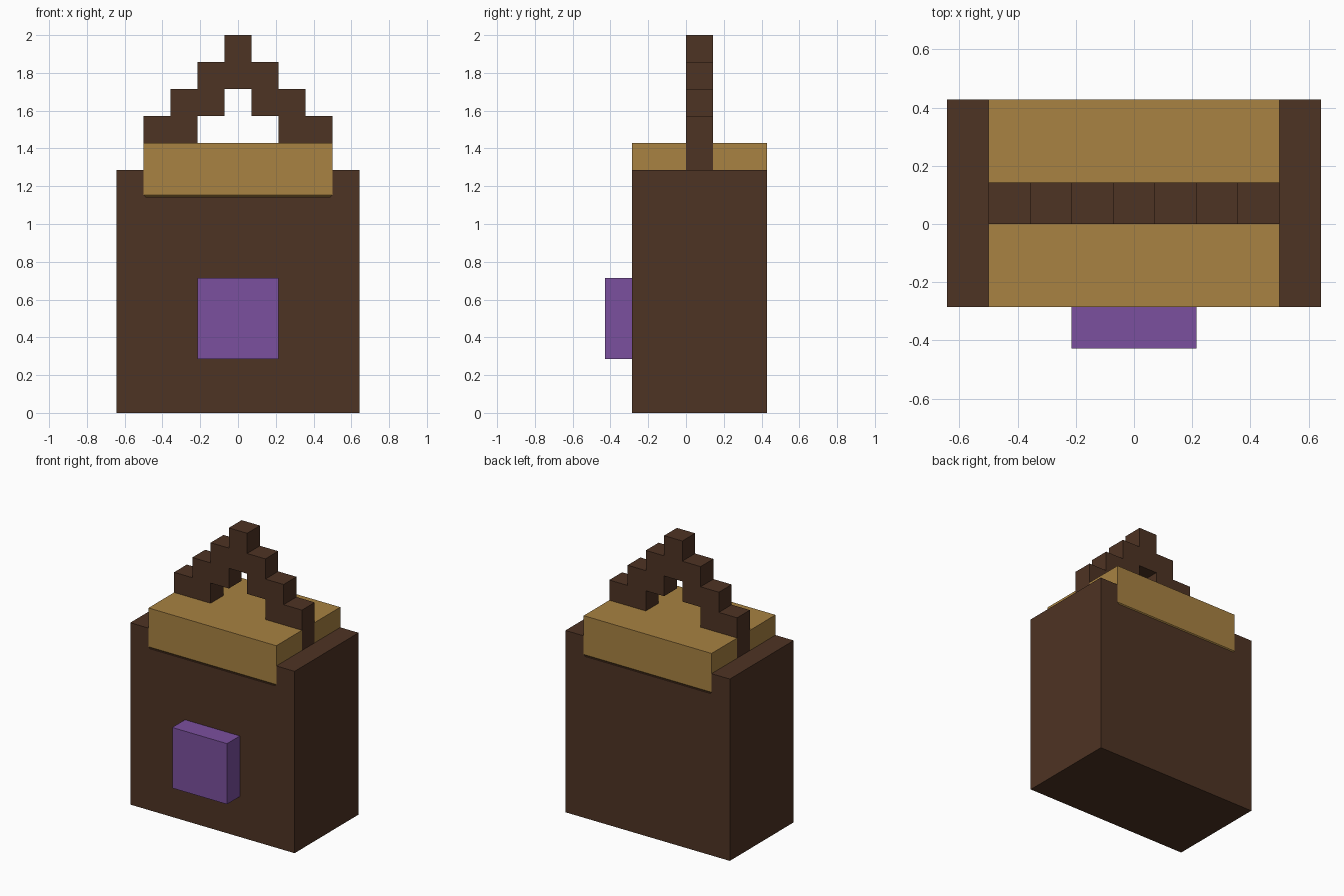
import bpy
import bmesh
from mathutils import Vector

U = 1 / 7        # grid unit the whole bag is built on
CHAMFER = 0.08   # small corner cut under the filling, in units

cube = bpy.data.objects.get("Cube")
if cube:
    bpy.data.objects.remove(cube, do_unlink=True)


def make_material(name, rgb):
    mat = bpy.data.materials.new(name)
    mat.use_nodes = True
    mat.diffuse_color = (*rgb, 1)
    mat.node_tree.nodes["Principled BSDF"].inputs["Base Color"].default_value = (*rgb, 1)
    return mat


def mirrored(half):
    """Close a right-hand outline with its reflection across x = 0."""
    return half + [(-x, v) for x, v in reversed(half)]


def extrude_outline(name, outline, axis, start, end, mat, bevel_test=None):
    """Extrude an outline (in units) along y or z."""
    bm = bmesh.new()
    place = (lambda a, b: (a, start, b)) if axis == "y" else (lambda a, b: (a, b, start))
    face = bm.faces.new([bm.verts.new(Vector(place(a, b)) * U) for a, b in outline])
    step = Vector((0, end - start, 0) if axis == "y" else (0, 0, end - start)) * U
    grown = bmesh.ops.extrude_face_region(bm, geom=[face], use_keep_orig=True)
    bmesh.ops.translate(bm, vec=step,
                        verts=[g for g in grown["geom"] if isinstance(g, bmesh.types.BMVert)])
    bmesh.ops.recalc_face_normals(bm, faces=bm.faces)
    if bevel_test:
        bmesh.ops.bevel(bm, geom=[e for e in bm.edges if bevel_test(e)],
                        offset=CHAMFER * U, segments=1, affect="EDGES")
    mesh = bpy.data.meshes.new(name)
    bm.to_mesh(mesh)
    bm.free()
    mesh.materials.append(mat)
    obj = bpy.data.objects.new(name, mesh)
    bpy.context.collection.objects.link(obj)
    return obj


brown = make_material("dark brown", (0.076, 0.033, 0.017))
tan = make_material("golden tan", (0.392, 0.223, 0.054))
purple = make_material("purple", (0.198, 0.080, 0.342))

# Bag body: box with a shallow channel across the top
extrude_outline("bag_body", mirrored([
    (4.5, 0), (4.5, 9), (3.5, 9), (3.5, 8 + CHAMFER), (3.5 - CHAMFER, 8)]),
    "y", -2, 3, brown)


# Filling: block seated in the channel, notched at the sides for the handle
def lower_side_edge(e):
    a, b = (v.co / U for v in e.verts)
    return all(abs(abs(p.x) - 3.5) < 0.01 and abs(p.z - 8) < 0.01 for p in (a, b))


extrude_outline("filling", mirrored([
    (3.5, -2), (3.5, 0), (2.5, 0), (2.5, 1), (3.5, 1), (3.5, 3)]),
    "z", 8, 10, tan, lower_side_edge)

# Handle: stepped arch whose feet drop into the notches
outer = [(3.5, 8), (3.5, 11), (2.5, 11), (2.5, 12), (1.5, 12), (1.5, 13), (0.5, 13), (0.5, 14)]
inner = [(-0.5, 12), (-0.5, 11), (-1.5, 11), (-1.5, 10), (-2.5, 10), (-2.5, 8)]
extrude_outline("handle", mirrored(outer) + [(x, z) for x, z in reversed(inner)]
                + [(-x, z) for x, z in inner], "y", 0, 1, brown)

# Square clasp on the front
extrude_outline("front_clasp", mirrored([(1.5, 2), (1.5, 5)]), "y", -3, -2, purple)
